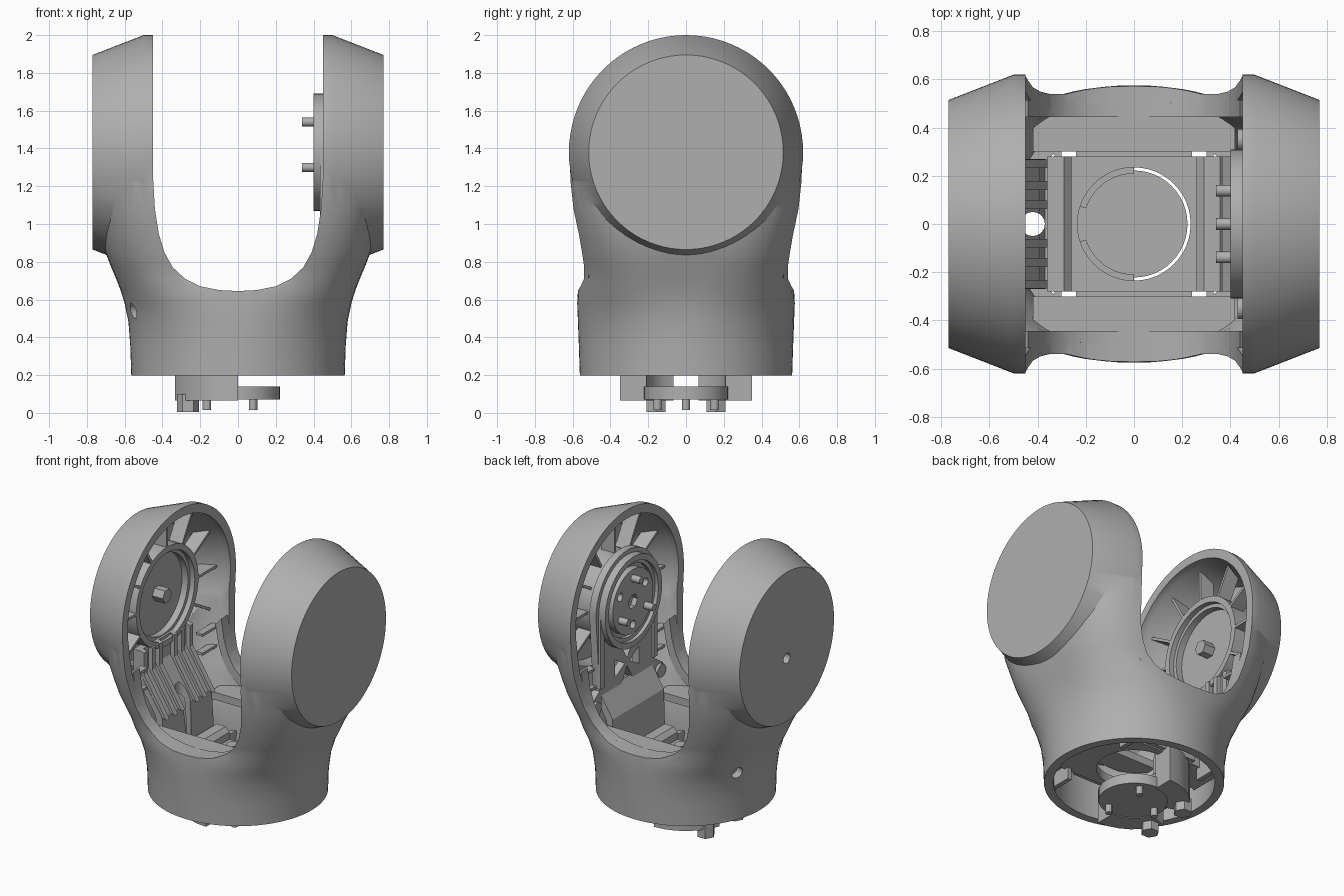
import bpy, bmesh
from math import sin, cos, pi, radians
from mathutils import Vector

if "Cube" in bpy.data.objects:
    bpy.data.objects.remove(bpy.data.objects["Cube"])

grey = bpy.data.materials.new("light grey plastic")
grey.use_nodes = True
COLOUR = (0.43, 0.43, 0.43, 1)
grey.diffuse_color = COLOUR
grey.node_tree.nodes["Principled BSDF"].inputs["Base Color"].default_value = COLOUR

HUB = 1.38    # height of the arm pivot
WALL = 0.06


def loft(name, rings):
    """Closed solid through a list of point rings."""
    bm = bmesh.new()
    loops = [[bm.verts.new(p) for p in ring] for ring in rings]
    for a, b in zip(loops, loops[1:]):
        for i in range(len(a)):
            j = (i + 1) % len(a)
            bm.faces.new((a[i], a[j], b[j], b[i]))
    bm.faces.new(loops[0])
    bm.faces.new(loops[-1])
    bmesh.ops.recalc_face_normals(bm, faces=bm.faces)
    mesh = bpy.data.meshes.new(name)
    bm.to_mesh(mesh)
    bm.free()
    mesh.materials.append(grey)
    ob = bpy.data.objects.new(name, mesh)
    bpy.context.collection.objects.link(ob)
    return ob


def place(axis, u, v, w):
    return {"x": (w, u, v), "y": (u, w, v), "z": (u, v, w)}[axis]


def prism(name, pts, axis, a, b):
    return loft(name, [[place(axis, u, v, w) for u, v in pts] for w in (a, b)])


def circle(r, u=0, v=0, n=48, turn=0):
    return [(u + r * cos(2 * pi * i / n + turn), v + r * sin(2 * pi * i / n + turn))
            for i in range(n)]


def rect(u0, u1, v0, v1):
    return [(u0, v0), (u1, v0), (u1, v1), (u0, v1)]


def combine(ob, other, op="DIFFERENCE"):
    mod = ob.modifiers.new("bool", "BOOLEAN")
    mod.operation, mod.object, mod.solver = op, other, "EXACT"
    bpy.context.view_layer.update()
    graph = bpy.context.evaluated_depsgraph_get()
    mesh = bpy.data.meshes.new_from_object(ob.evaluated_get(graph))
    ob.modifiers.clear()
    ob.data = mesh
    bpy.data.objects.remove(other)


def tube(name, r_out, r_in, a, b):
    ob = prism(name, circle(r_out, 0, HUB), "x", a, b)
    combine(ob, prism("bore", circle(r_in, 0, HUB), "x", min(a, b) - .1, max(a, b) + .1))
    return ob


# Outer body: height, half width, half depth, squareness
SECTIONS = [(.2, .565, .562, 2), (.35, .57, .567, 2), (.48, .58, .572, 2.1),
            (.58, .6, .576, 2.3), (.65, .622, .572, 2.6), (.71, .645, .56, 2.8),
            (.78, .675, .568, 3), (.86, .705, .582, 3.2), (.95, .725, .597, 3.4),
            (1.08, .738, .618, 3.9), (1.22, .745, .633, 4), (HUB, .75, .64, 4)]


def body(name, inset, bottom):
    rings = []
    for z, w, d, n in SECTIONS:
        ring = []
        for c, s in circle(1, n=80):
            x = abs(c) ** (2 / n) * (w - inset)
            y = abs(s) ** (2 / n) * (d - inset)
            ring.append((x if c > 0 else -x, y if s > 0 else -y, bottom if z == .2 else z))
        rings.append(ring)
    ob = loft(name, rings)
    spans = [(-.77 + inset, .515), (-.5, .62), (.5, .62), (.77 - inset, .515)]
    hub = loft("hub", [[(x, y, z) for y, z in circle(r - inset, 0, HUB, 80)] for x, r in spans])
    combine(ob, hub, "UNION")
    return ob


shell = body("fork_shell", 0, .198)
combine(shell, body("cavity", WALL, .1))

# U-shaped opening between the arms
U_HALF = [(0, .645), (.1, .65), (.2, .67), (.28, .71), (.345, .77), (.39, .85),
          (.42, .95), (.44, 1.08), (.45, 1.25)]
u_curve = [(-x, z) for x, z in U_HALF[:0:-1]] + U_HALF
combine(shell, prism("opening", u_curve + [(.45, 2.2), (-.45, 2.2)], "y", -1, 1))

# Screw holes on the right-hand side
combine(shell, prism("axle_hole", circle(.035, 0, 1.3, 20), "x", -.9, -.6))
for sy in (1, -1):
    hole = prism("side_hole", circle(.04, 0, 0, 20), "x", -.1, .1)
    hole.rotation_euler = (0, 0, radians(-22 * sy))
    hole.location = (-.55, .23 * sy, .54)
    combine(shell, hole)

# Thick rim following the opening, and flat shelves inside it
rim_top = u_curve[1:-1]
strip = rim_top + [(x * 1.1, z - .05) for x, z in reversed(rim_top)]
for side, name in ((1, "back"), (-1, "front")):
    prism(name + "_rim", strip, "y", side * .445, side * .515)
    prism(name + "_shelf", [(x, side * y) for x, y in
          [(-.42, .3), (-.42, .43), (-.36, .47), (.36, .47), (.42, .43), (.42, .3)]],
          "z", .59, .642)

# Floor with its central bore and light hole
floor = prism("floor_plate", rect(-.46, .46, -.28, .28), "z", .3, .36)
combine(floor, prism("floor_tongue", rect(-.24, .24, -.31, .31), "z", .31, .35), "UNION")
combine(floor, prism("bore", circle(.235), "z", .2, .5))
combine(floor, prism("slot", circle(.05, -.42, 0, 20), "z", .2, .5))
for sx in (1, -1):
    prism("floor_rail", [(sx * x, z) for x, z in
          [(.26, .34), (.36, .34), (.36, .44), (.29, .44), (.26, .41)]], "y", -.28, .28)
    for sy in (1, -1):
        prism("floor_screw", circle(.038, sx * .2, sy * .22, 20), "z", .34, .366)
        prism("floor_brace", rect(sx * .3, sx * .33, sy * .25, sy * .44), "z", .22, .36)
        prism("floor_corner", [(sx * x, sy * y) for x, y in
              [(.36, .27), (.47, .27), (.4, .36), (.32, .42), (.32, .3)]], "z", .32, .36)

# Mounting flange below the base
prism("flange_disc", circle(.222), "z", .07, .14)
prism("flange_web", [(0, -.22), (0, .22), (-.24, .08), (-.24, -.08)], "z", .09, .14)
for sy in (1, -1):
    arc = [radians(90 + 12 * i) for i in range(7)]
    pts = [(.35 * cos(a), sy * .35 * sin(a)) for a in arc]
    pts += [(.21 * cos(a), sy * .21 * sin(a)) for a in reversed(arc)]
    prism("flange_wall", pts, "z", .065, .32)
    prism("flange_foot", circle(.058, -.265, sy * .16, 6), "z", .005, .1)
    prism("flange_pin", circle(.022, .08, sy * .15, 12), "z", .015, .1)
prism("flange_centre_pin", circle(.022, -.165, 0, 12), "z", .015, .1)

# Stiffening ribs in both arms
for sx, r0 in ((1, .3), (-1, .33)):
    for k in range(9):
        a = radians(-30 + 30 * k)
        d, n = Vector((cos(a), sin(a))), Vector((-sin(a), cos(a))) * .009
        c = Vector((0, HUB))
        pts = [c + d * r0 + n, c + d * .54 + n, c + d * .54 - n, c + d * r0 - n]
        prism("arm_rib", [tuple(p) for p in pts], "x", sx * .54, sx * .64)
    for sy in (1, -1):
        for z in (.87, 1.0):
            prism("wall_rib", rect(sy * .3, sy * .475, z, z + .018), "x", sx * .48, sx * .53)

# Right arm: bearing cup with a hexagonal shaft
tube("bearing_cup", .34, .3, -.72, -.54)
tube("bearing_lip", .3, .275, -.72, -.575)
prism("bearing_disc", circle(.29, 0, HUB), "x", -.72, -.62)
prism("hex_shaft", circle(.05, 0, HUB, 6), "x", -.65, -.54)

# Right arm: bent panel with raised ribs edging its channels
BEND = [(-.56, 1.1), (-.56, .95), (-.39, .68), (-.37, .36)]
panel = prism("bent_panel", BEND + [(x - .05, z) for x, z in reversed(BEND)], "y", -.27, .27)
combine(panel, prism("slot", circle(.05, -.42, 0, 20), "z", .2, 1.2))
for y in (-.25, -.16, -.08, .08, .16, .25):
    prism("panel_rib", [(x + .03, z - .01) for x, z in BEND[:3]] + BEND[2::-1],
          "y", y - .018, y + .018)

# Left arm: arched drive plate with lugs and triangular cut-outs
arch = [(.34 * cos(pi * i / 24), HUB + .34 * sin(pi * i / 24)) for i in range(25)]
plate = prism("drive_plate", arch + [(-.3, .86), (-.39, .8), (-.39, .72),
                                     (.39, .72), (.39, .8), (.3, .86)], "x", .45, .5)
for k in range(4):
    a = k * pi / 2
    combine(plate, prism("cutout", circle(.07, .095 * cos(a), .95 + .095 * sin(a), 3, a + pi),
                         "x", .4, .6))
for sy in (1, -1):
    prism("plate_lug", circle(.045, sy * .35, .76, 20), "x", .43, .51)
    prism("plate_edge", rect(sy * .27, sy * .31, .88, HUB), "x", .435, .47)
prism("drive_motor", circle(.3, 0, HUB), "x", .48, .72)
tube("drive_ring", .31, .27, .4, .5)
tube("drive_step", .275, .245, .425, .5)
hub = prism("drive_hub", circle(.22, 0, HUB), "x", .405, .49)
combine(hub, prism("hub_bore", circle(.05, 0, HUB, 6), "x", .3, .44))
for k in range(3):
    a = radians(30 + 120 * k)
    combine(hub, prism("bolt_hole", circle(.028, .16 * cos(a), HUB + .16 * sin(a), 16),
                       "x", .3, .44))
    a += radians(60)
    prism("drive_pin", circle(.024, .16 * cos(a), HUB + .16 * sin(a), 16), "x", .34, .45)
prism("lower_bracket", [(.46, .84), (.365, .68), (.355, .36), (.4, .36), (.41, .66), (.5, .82)],
      "y", -.28, .28)

# Smooth shading with crisp edges
bpy.ops.object.select_all(action="DESELECT")
for ob in bpy.context.collection.objects:
    if ob.type == "MESH" and grey.name in ob.data.materials:
        ob.select_set(True)
        bpy.context.view_layer.objects.active = ob
bpy.ops.object.shade_smooth_by_angle(angle=radians(28))
